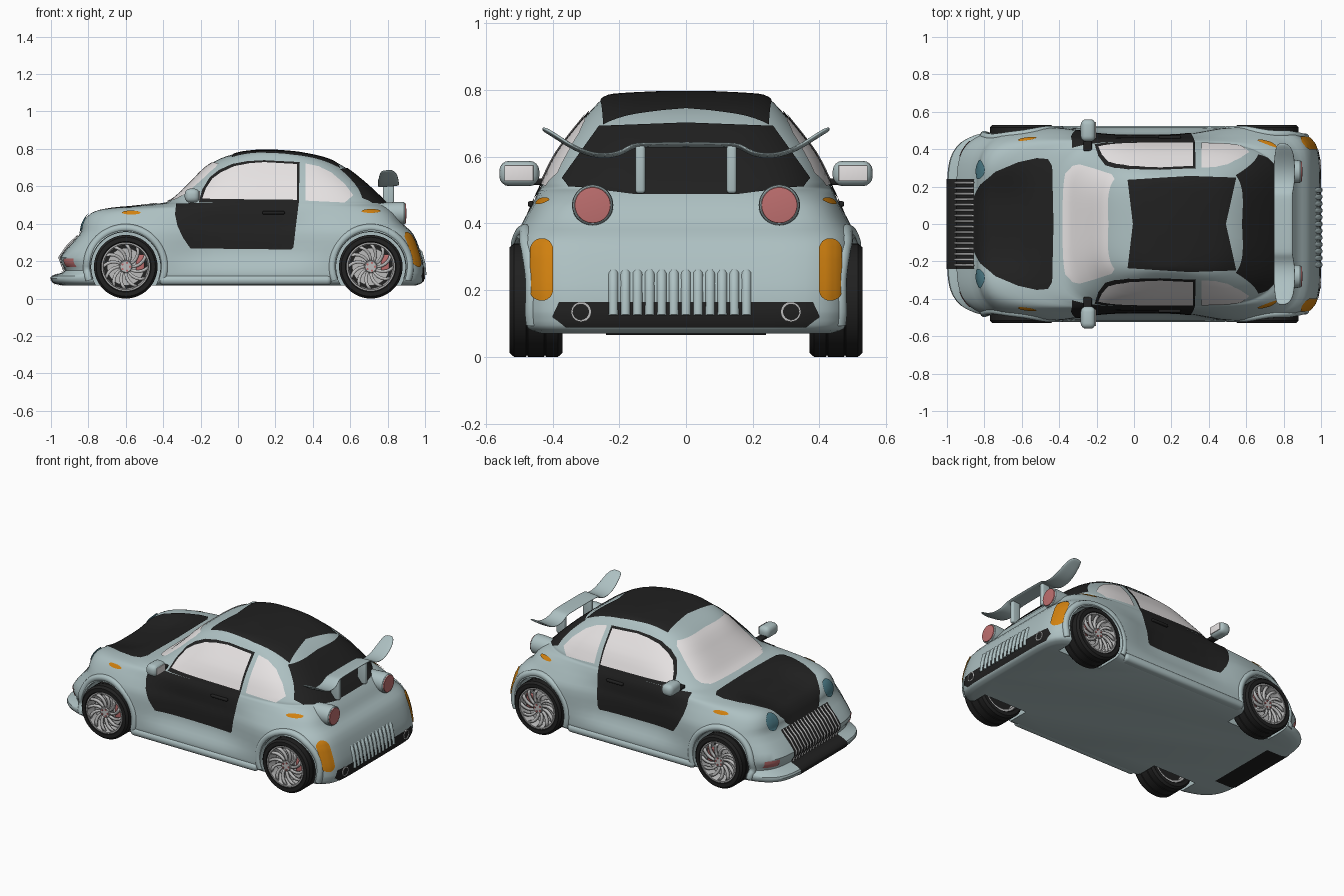
import bpy, bmesh, math
from mathutils import Vector, Matrix
from mathutils.bvhtree import BVHTree

if "Cube" in bpy.data.objects:
    bpy.data.objects.remove(bpy.data.objects["Cube"])

def mat(name, r, g, b):
    m = bpy.data.materials.new(name)
    m.diffuse_color = (r, g, b, 1)
    m.use_nodes = True
    m.node_tree.nodes["Principled BSDF"].inputs["Base Color"].default_value = m.diffuse_color
    return m

PAINT = mat("paint", .42, .53, .54)
BLACK = mat("black", .015, .015, .015)
GLASS = mat("glass", .8, .77, .77)
ORANGE = mat("orange", .64, .22, .005)
RED = mat("red", .52, .16, .16)
TEAL = mat("teal", .08, .22, .27)
METAL = mat("metal", .5, .5, .5)

def make(name, bm, m, angle=35):
    me = bpy.data.meshes.new(name)
    bm.to_mesh(me)
    bm.free()
    ob = bpy.data.objects.new(name, me)
    bpy.context.collection.objects.link(ob)
    me.materials.append(m)
    smooth(ob, angle)
    return ob

def smooth(ob, angle=35):
    bpy.ops.object.select_all(action='DESELECT')
    ob.select_set(True)
    bpy.context.view_layer.objects.active = ob
    bpy.ops.object.shade_smooth_by_angle(angle=math.radians(angle))

def mirror_y(bm):
    d = bmesh.ops.duplicate(bm, geom=bm.verts[:] + bm.edges[:] + bm.faces[:])["geom"]
    for v in (g for g in d if isinstance(g, bmesh.types.BMVert)):
        v.co.y *= -1
    bmesh.ops.reverse_faces(bm, faces=[g for g in d if isinstance(g, bmesh.types.BMFace)])

def box(name, lo, hi, m, bevel=.01, both=True):
    bm = bmesh.new()
    lo, hi = Vector(lo), Vector(hi)
    bmesh.ops.create_cube(bm, size=1, matrix=Matrix.Translation((lo + hi) / 2) @ Matrix.Diagonal((*(hi - lo), 1)))
    bmesh.ops.bevel(bm, geom=bm.edges[:], offset=bevel, segments=4, profile=.5, affect='EDGES')
    if both:
        mirror_y(bm)
    return make(name, bm, m)

def lathe(name, prof, m, loc, axis='Y', side=1, n=48):
    """Profile of (radius, distance along axis) spun round Y or X."""
    bm = bmesh.new()
    rings = []
    for r, d in prof:
        ring = []
        for i in range(n):
            a = 2 * math.pi * i / n
            c, s = r * math.cos(a), r * math.sin(a)
            ring.append(bm.verts.new(Vector(loc) + Vector((c, d * side, s) if axis == 'Y' else (d, c, s))))
        rings.append(ring)
    for a, b in zip(rings, rings[1:]):
        for i in range(n):
            bm.faces.new((a[i], a[(i + 1) % n], b[(i + 1) % n], b[i]))
    bmesh.ops.remove_doubles(bm, verts=bm.verts[:], dist=1e-5)
    bmesh.ops.recalc_face_normals(bm, faces=bm.faces[:])
    return make(name, bm, m)

def tubes(name, paths, r, m):
    cu = bpy.data.curves.new(name, 'CURVE')
    cu.dimensions = '3D'
    cu.bevel_depth, cu.bevel_resolution, cu.use_fill_caps = r, 3, True
    for p in paths:
        s = cu.splines.new('POLY')
        s.points.add(len(p) - 1)
        for q, co in zip(s.points, p):
            q.co = (*co, 1)
    ob = bpy.data.objects.new(name, cu)
    bpy.context.collection.objects.link(ob)
    cu.materials.append(m)

# Body shell: stacked plan outlines (z, front x, rear x, half width, front and rear squareness)
LEVELS = [(.07, -.94, .95, .47, 6, 8), (.085, -.99, .985, .505, 6, 8), (.12, -.995, .995, .515, 6, 8),
          (.15, -.925, .995, .517, 6, 8), (.22, -.95, .985, .52, 6, 8), (.34, -.85, .94, .517, 6, 8),
          (.40, -.835, .88, .495, 6, 7), (.45, -.81, .845, .467, 6, 7), (.48, -.755, .82, .452, 5, 6),
          (.495, -.6, .805, .445, 4, 5), (.506, -.45, .797, .438, 5, 4), (.525, -.36, .78, .43, 5, 4),
          (.61, -.265, .69, .387, 4, 4), (.70, -.175, .575, .318, 4, 4), (.75, -.09, .47, .275, 4, 4),
          (.778, 0, .345, .243, 3.5, 3.5), (.787, .05, .27, .2, 3, 3), (.794, .12, .18, .06, 2, 2)]

def catmull(a, b, c, d, t):
    return [.5 * (2*q + (r - p)*t + (2*p - 5*q + 4*r - s)*t*t + (3*q - p - 3*r + s)*t**3) for p, q, r, s in zip(a, b, c, d)]

L = [LEVELS[0]] + LEVELS + [LEVELS[-1]]
slices = [catmull(*L[i:i + 4], k / 3) for i in range(len(LEVELS) - 1) for k in range(3)] + [LEVELS[-1]]
N = 26
square = []
for k in range(4):
    for i in range(N):
        t = 2 * i / N - 1
        square.append([(1, t), (-t, 1), (-1, -t), (t, -1)][k])
bm = bmesh.new()
rings = []
for z, xf, xr, w, nf, nr in slices:
    ring = []
    for px, py in square:
        n = nr if px > 0 else nf
        k = (abs(px)**n + abs(py)**n) ** (-1 / n)
        x, y = (xf + xr) / 2 + (xr - xf) / 2 * px * k, w * py * k
        waist = math.exp(-((x - .05) / .36)**4) * math.exp(-((z - .31) / .13)**4)
        # hood sinks between the front fenders
        dip = .045 * math.exp(-(y / .25)**4) * math.exp(-((x + .74) / .19)**4) * min(1, max(0, (z - .34) / .1))
        ring.append(bm.verts.new((x, y * (1 - .09 * waist), z - dip)))
    rings.append(ring)
for a, b in zip(rings, rings[1:]):
    for i in range(4 * N):
        j = (i + 1) % (4 * N)
        bm.faces.new((a[i], a[j], b[j], b[i]))
bm.faces.new(rings[0][::-1])
bm.faces.new(rings[-1])
bmesh.ops.recalc_face_normals(bm, faces=bm.faces[:])
BODY = BVHTree.FromBMesh(bm)
body = make("body_shell", bm, PAINT)

# Wheel wells cut out of the shell
WHEELS = [(x, s) for x in (-.6, .71) for s in (1, -1)]
bm = bmesh.new()
for x, s in WHEELS:
    bmesh.ops.create_cone(bm, cap_ends=True, segments=48, radius1=.188, radius2=.188, depth=.3,
                          matrix=Matrix.Translation((x, s * .49, .17)) @ Matrix.Rotation(math.pi / 2, 4, 'X'))
cutter = make("well_cutter", bm, BLACK)
cutter.hide_render = True
mod = body.modifiers.new("wells", 'BOOLEAN')
mod.operation, mod.object, mod.solver = 'DIFFERENCE', cutter, 'EXACT'
bpy.context.view_layer.objects.active = body
bpy.ops.object.modifier_apply(modifier=mod.name)
bpy.data.objects.remove(cutter)
smooth(body, 32)

# Panels: convex outlines projected on the shell and mirrored
VIEWS = {'side': (lambda u, v: (u, 2, v), (0, -1, 0)), 'top': (lambda u, v: (u, v, 2), (0, 0, -1)),
         'under': (lambda u, v: (u, v, -1), (0, 0, 1)), 'front': (lambda u, v: (-2, u, v), (1, 0, 0)),
         'rear': (lambda u, v: (2, u, v), (-1, 0, 0))}

def panel(name, pts, view, m, off=.004):
    if sum(a[0]*b[1] - b[0]*a[1] for a, b in zip(pts, pts[1:] + pts[:1])) < 0:
        pts = pts[::-1]
    us, vs = zip(*pts)
    u0, v0, du, dv = min(us), min(vs), max(us) - min(us), max(vs) - min(vs)
    bm = bmesh.new()
    bmesh.ops.create_grid(bm, x_segments=int(du / .015) + 3, y_segments=int(dv / .015) + 3, size=1)
    e = max(v.co.x for v in bm.verts)
    for v in bm.verts:
        v.co = (u0 + du * (v.co.x / e + 1) / 2, v0 + dv * (v.co.y / e + 1) / 2, 0)
    for a, b in zip(pts, pts[1:] + pts[:1]):
        bmesh.ops.bisect_plane(bm, geom=bm.verts[:] + bm.edges[:] + bm.faces[:], dist=1e-6, plane_co=(*a, 0),
                               plane_no=(b[1] - a[1], a[0] - b[0], 0), clear_outer=True)
    start, d = VIEWS[view]
    d = Vector(d)
    for v in bm.verts[:]:
        hit, nor, _, _ = BODY.ray_cast(Vector(start(v.co.x, v.co.y)), d)
        if hit is None:
            bm.verts.remove(v)
            continue
        v.co = hit + nor * off
        if v.co.y < .006 and view != 'side':
            v.co.y = 0
    bm.normal_update()
    bmesh.ops.reverse_faces(bm, faces=[f for f in bm.faces if f.normal.dot(d) > 0])
    mirror_y(bm)
    bmesh.ops.remove_doubles(bm, verts=bm.verts[:], dist=1e-5)
    return make(name, bm, m, 50)

def oval(u, v, a, b, straight=0, n=28):
    return [(u + a * math.cos(t), v + b * math.sin(t) + math.copysign(straight, math.sin(t)))
            for t in ((i + .5) * 2 * math.pi / n for i in range(n))]

def rect(u0, u1, v0, v1):
    return [(u0, v0), (u1, v0), (u1, v1), (u0, v1)]

panel("door", [(-.33, .505), (-.337, .45), (-.325, .39), (-.295, .325), (-.255, .268), (.285, .262), (.297, .275), (.325, .515)], 'side', BLACK)
panel("door_window_frame", [(-.21, .51), (-.19, .58), (-.15, .645), (-.1, .685), (-.03, .717), (.05, .732), (.14, .737), (.33, .727), (.325, .51)], 'side', BLACK)
panel("door_window", [(-.19, .53), (-.17, .585), (-.135, .637), (-.09, .67), (-.02, .703), (.06, .719), (.14, .725), (.315, .715), (.315, .525)], 'side', GLASS, .007)
panel("quarter_window", [(.36, .72), (.43, .705), (.5, .67), (.57, .61), (.615, .55), (.57, .512), (.36, .522)], 'side', GLASS)
panel("hood_panel", [(-.862, 0), (-.857, .14), (-.82, .21), (-.74, .28), (-.62, .33), (-.52, .352), (-.46, .347), (-.437, .31), (-.43, 0)], 'top', BLACK)
panel("roof_panel", [(-.005, 0), (-.035, .25), (0, .265), (.3, .255), (.55, .27), (.49, 0)], 'top', BLACK)
panel("windshield", [(0, .516), (.27, .518), (.31, .53), (.318, .55), (.265, .7), (.24, .722), (0, .727)], 'front', GLASS)
panel("rear_window", [(0, .7), (.26, .69), (.37, .535), (.35, .51), (.15, .485), (0, .485)], 'rear', BLACK)
panel("front_grille", rect(0, .24, .078, .337), 'front', BLACK)
panel("front_under_tray", rect(-.985, -.83, 0, .24), 'under', BLACK)
panel("rear_valance", [(0, .09), (.36, .09), (.4, .12), (.38, .165), (0, .165)], 'rear', BLACK)
panel("headlight", oval(.29, .4, .05, .05), 'front', TEAL, .008)
panel("fog_light", rect(.36, .44, .17, .215), 'front', RED)
panel("rear_corner_light", oval(.43, .26, .034, .034, .058), 'rear', ORANGE, .006)
panel("front_marker", oval(-.57, .456, .05, .01), 'side', ORANGE, .006)
panel("rear_marker", oval(.71, .464, .05, .01), 'side', ORANGE, .006)

# Grille bars and rear vent fins
tubes("grille_bars", [[(-.93, y, .15), (-.956, y, .22), (-.91, y, .285), (-.855, y, .335)]
                      for y in (-.22 + .44 * i / 15 for i in range(16))], .006, METAL)
tubes("rear_fins", [[(.993, y, .125), (.986, y, .19), (.972, y, .245), (.955, y, .256)]
                    for y in (-.218 + .0363 * i for i in range(12))], .016, PAINT)

# Fender lips hugging the shell
for x, s in WHEELS:
    path = []
    for i in range(41):
        a = math.radians(-20 + 220 * i / 40)
        px, pz = x + .207 * math.cos(a), .17 + .207 * math.sin(a)
        hit = BODY.ray_cast(Vector((px, 2, pz)), Vector((0, -1, 0)))[0]
        path.append((px, s * (min(hit.y, .515) - .012), pz))
    tubes("fender_lip", [path], .022, PAINT)

# Sills, handles, mirrors
box("sill", (-.42, .44, .072), (.5, .525, .125), PAINT, .024)
box("door_handle", (.13, .455, .45), (.25, .474, .467), BLACK, .006)
box("mirror", (-.285, .44, .512), (-.205, .56, .588), PAINT, .03)
box("mirror_glass", (-.209, .458, .527), (-.203, .545, .575), GLASS, .0025)
box("mirror_arm", (-.27, .39, .515), (-.225, .46, .535), BLACK, .006)

# Tail lights and exhausts
for s in (1, -1):
    lathe("tail_light_housing", [(0, .76), (.056, .76), (.062, .86), (.06, .888), (.056, .892), (0, .892)], PAINT, (0, s * .28, .455), 'X')
    lathe("tail_light", [(.055, .889), (.053, .897), (0, .902)], RED, (0, s * .28, .455), 'X')
    lathe("exhaust", [(0, .96), (.024, .96), (.024, 1), (.03, 1), (.03, .93)], METAL, (0, s * .315, .135), 'X', n=24)

# Rear wing on two posts
bm = bmesh.new()
half = [(.14, .635, .745, .85), (.165, .63, .745, .85), (.205, .602, .745, .86), (.28, .6, .745, .865),
        (.35, .632, .747, .86), (.4, .667, .755, .85), (.432, .684, .765, .82)]
stations = [(-y, z, a, b) for y, z, a, b in half[::-1]] + half
rows = [[bm.verts.new((a + (b - a) * t, y, z + .008 * (t - .3))) for t in (0, .5, 1)] for y, z, a, b in stations]
for p, q in zip(rows, rows[1:]):
    for i in range(2):
        bm.faces.new((p[i], p[i + 1], q[i + 1], q[i]))
bmesh.ops.recalc_face_normals(bm, faces=bm.faces[:])
wing = make("rear_wing", bm, PAINT, 60)
solid = wing.modifiers.new("thickness", 'SOLIDIFY')
solid.thickness, solid.offset = .012, 0
wing.modifiers.new("round", 'SUBSURF').levels = 2
box("wing_post", (.775, .122, .49), (.835, .152, .635), PAINT, .01)

# Wheels
TIRE = [(.128, -.07), (.135, -.08), (.158, -.08), (.17, -.066), (.17, -.03), (.165, -.027), (.17, -.024),
        (.17, .024), (.165, .027), (.17, .03), (.17, .066), (.158, .08), (.135, .08), (.128, .07)]
for x, s in WHEELS:
    c = (x, s * .45, .17)
    lathe("tire", TIRE, BLACK, c, side=s)
    lathe("rim", [(.131, .07), (.13, .078), (.122, .078), (.114, .035), (.114, -.07), (.128, -.07)], METAL, c, side=s)
    lathe("brake_disc", [(0, .03), (.1, .03), (.1, .015), (0, .015)], METAL, c, side=s)
    lathe("wheel_back", [(0, -.03), (.114, -.03)], BLACK, c, side=s)
    lathe("hub", [(0, .07), (.03, .07), (.036, .062), (.036, .03)], METAL, c, side=s, n=32)
    bm = bmesh.new()
    for k in range(12):
        pairs = []
        for i in range(6):
            r, a = .03 + .09 * i / 5, k * math.pi / 6 + .5 * (i / 5)**1.5
            h = (.007 + .004 * i / 5) / r
            pairs.append([bm.verts.new((x + r * math.cos(a + e), s * (.515 + .009 * i / 5), .17 + r * math.sin(a + e))) for e in (-h, h)])
        for p, q in zip(pairs, pairs[1:]):
            bm.faces.new((p[0], q[0], q[1], p[1]) if s < 0 else (p[0], p[1], q[1], q[0]))
    spokes = make("spokes", bm, METAL)
    spokes.modifiers.new("thickness", 'SOLIDIFY').thickness = .014
    box("brake_caliper", (x + .055, min(s * .475, s * .5), .145), (x + .1, max(s * .475, s * .5), .235), RED, .008, False)
    for k in range(5):
        a = 2 * math.pi * k / 5
        lathe("lug_nut", [(0, .075), (.006, .075), (.006, .06)], RED, (x + .022 * math.cos(a), s * .45, .17 + .022 * math.sin(a)), side=s, n=10)
